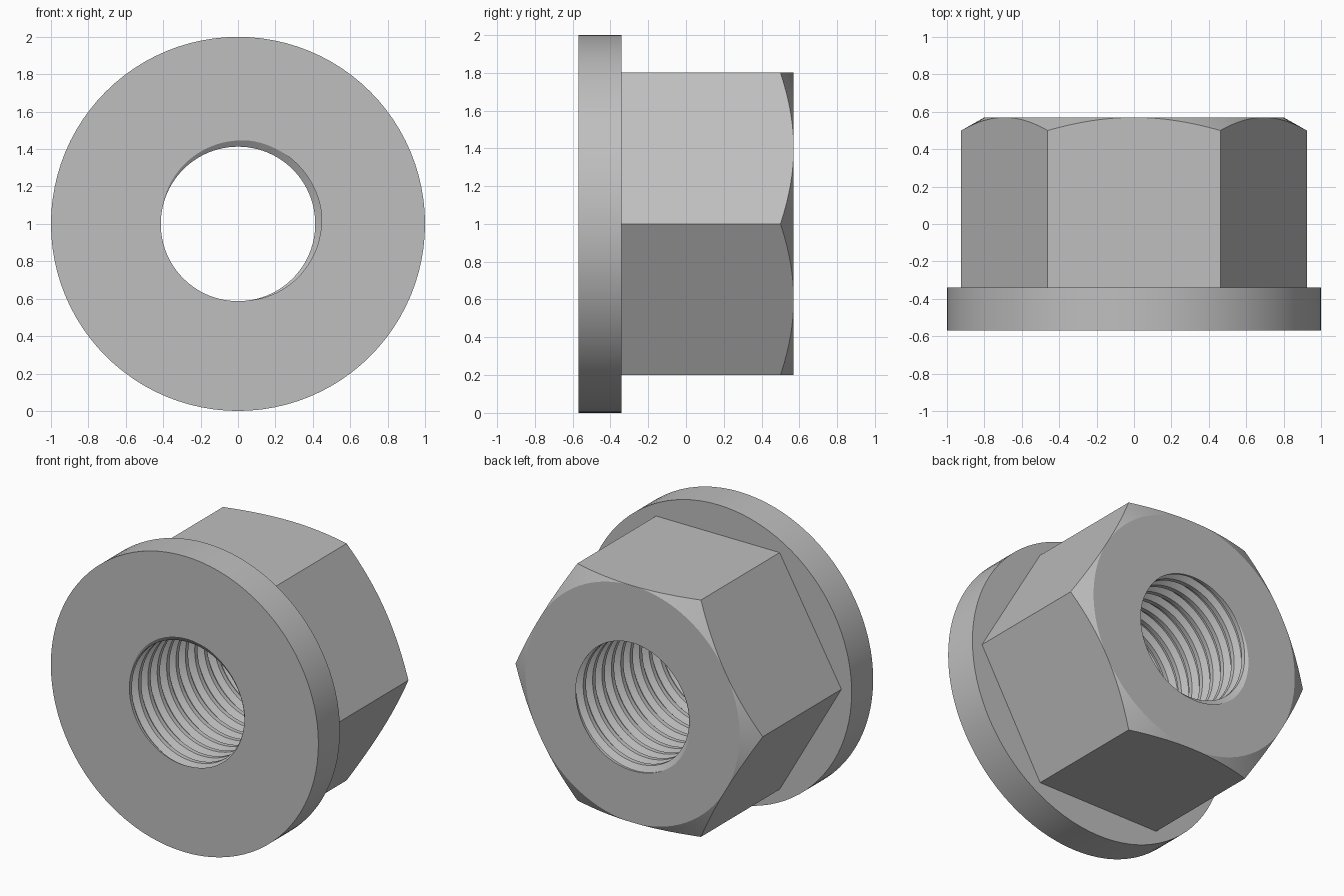
import bpy, bmesh
from math import sin, cos, pi, tau, radians

old = bpy.data.objects.get("Cube")
if old:
    bpy.data.objects.remove(old, do_unlink=True)

SEGMENTS = 96
FRONT, BACK = -0.57, 0.57
FLANGE_BACK, FLANGE_R = -0.34, 1.0
APOTHEM = 0.8
CHAMFER_SLOPE = 0.565
BORE_R, THREAD_DEPTH, PITCH = 0.413, 0.037, 0.1
ROOT, CREST = 0.1, 0.35        # half widths of the groove, in pitches
TURNS = 14


def groove_phase(t):
    return (t - pi / 4) / tau


def bore_radius(t, y):
    """Radius of the right-hand threaded bore at an angle and depth."""
    turn = (y - FRONT) / PITCH - groove_phase(t)
    d = abs(turn - round(turn))
    return BORE_R + THREAD_DEPTH * min(1, max(0, (CREST - d) / (CREST - ROOT)))


def section(t):
    """Closed (radius, depth) outline of the nut at one angle."""
    points = []
    # threaded bore, front to back
    for k in range(-1, TURNS):
        for f in (-CREST, -ROOT, ROOT, CREST):
            y = FRONT + PITCH * (k + groove_phase(t) + f)
            y = min(BACK, max(FRONT, y))
            points.append((bore_radius(t, y), y))
    # chamfered hexagon, then flange
    a = (t + pi / 6) % (pi / 3) - pi / 6
    hex_r = APOTHEM / cos(a)
    points += [(APOTHEM, BACK),
               (hex_r, BACK - (hex_r - APOTHEM) * CHAMFER_SLOPE),
               (hex_r, FLANGE_BACK),
               (FLANGE_R, FLANGE_BACK),
               (FLANGE_R, FRONT)]
    return points


# Sweep the outline around the bore axis
bm = bmesh.new()
columns = []
for i in range(SEGMENTS + 1):
    t = tau * i / SEGMENTS
    columns.append([bm.verts.new((r * sin(t), y, 1 + r * cos(t)))
                    for r, y in section(t)])
for a, b in zip(columns, columns[1:]):
    for j in range(len(a)):
        n = (j + 1) % len(a)
        bm.faces.new((a[j], a[n], b[n], b[j]))
bmesh.ops.remove_doubles(bm, verts=bm.verts, dist=0.00002)
bmesh.ops.recalc_face_normals(bm, faces=bm.faces)
mesh = bpy.data.meshes.new("flanged_hex_nut")
bm.to_mesh(mesh)
bm.free()

# Plain grey metal
grey = bpy.data.materials.new("grey metal")
grey.use_nodes = True
colour = (0.52, 0.52, 0.52, 1)
grey.diffuse_color = colour
grey.node_tree.nodes["Principled BSDF"].inputs["Base Color"].default_value = colour
mesh.materials.append(grey)

nut = bpy.data.objects.new("flanged_hex_nut", mesh)
bpy.context.collection.objects.link(nut)
bpy.ops.object.select_all(action='DESELECT')
nut.select_set(True)
bpy.context.view_layer.objects.active = nut
bpy.ops.object.shade_smooth_by_angle(angle=radians(20))
